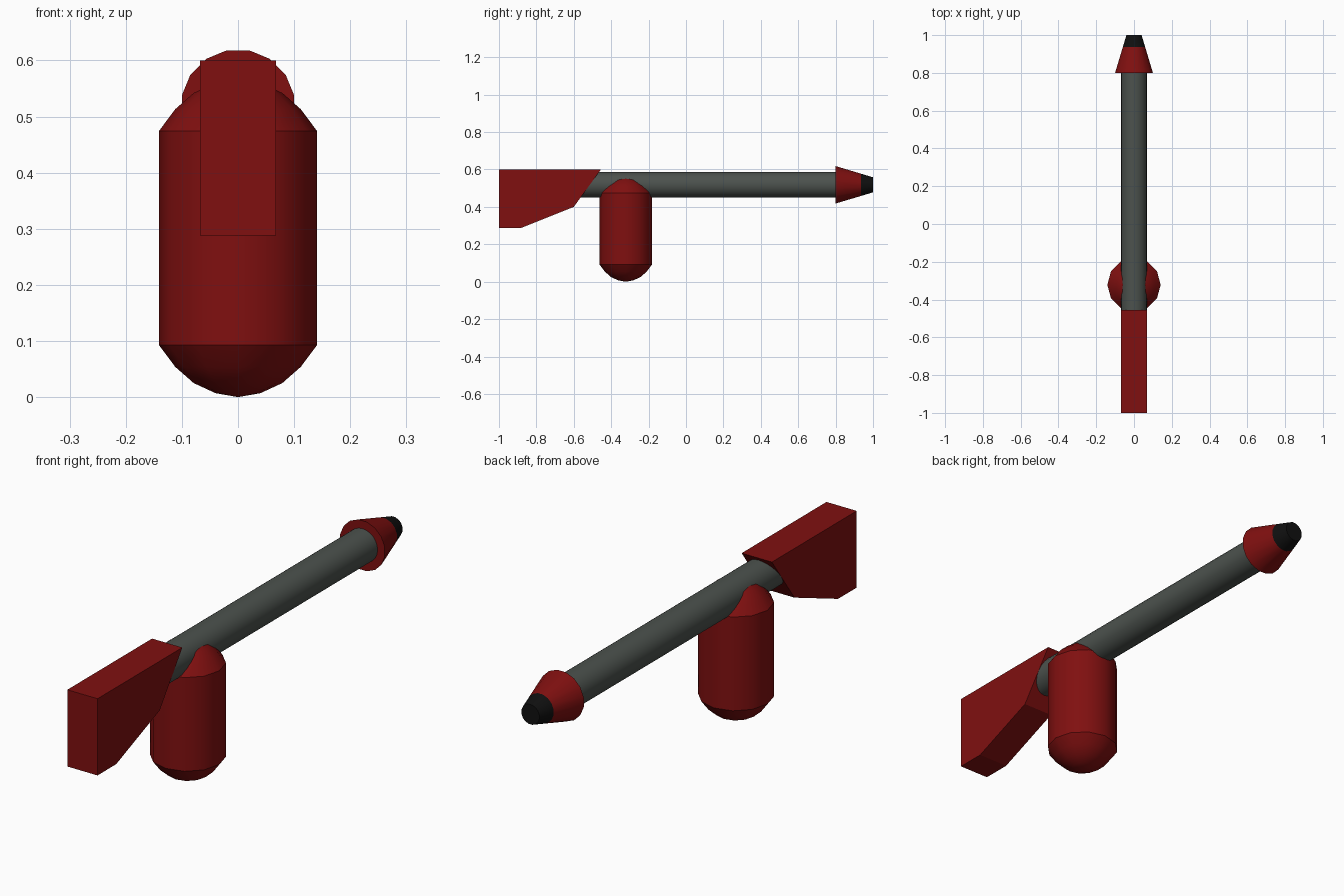
import bpy, bmesh, math
from mathutils import Matrix

if "Cube" in bpy.data.objects:
    bpy.data.objects.remove(bpy.data.objects["Cube"])


def material(name, rgb):
    m = bpy.data.materials.new(name)
    m.diffuse_color = (*rgb, 1)
    m.use_nodes = True
    m.node_tree.nodes["Principled BSDF"].inputs["Base Color"].default_value = m.diffuse_color
    return m


RED = material("dark red", (0.215, 0.005, 0.005))
GREY = material("gunmetal grey", (0.072, 0.084, 0.075))
BLACK = material("black", (0.005, 0.005, 0.005))
AXIS_Z = 0.518  # height of the barrel axis


def finish(name, bm, mats, angle=None):
    bmesh.ops.recalc_face_normals(bm, faces=bm.faces)
    me = bpy.data.meshes.new(name)
    bm.to_mesh(me)
    bm.free()
    ob = bpy.data.objects.new(name, me)
    bpy.context.collection.objects.link(ob)
    for m in mats:
        me.materials.append(m)
    if angle:
        bpy.ops.object.select_all(action='DESELECT')
        ob.select_set(True)
        bpy.context.view_layer.objects.active = ob
        bpy.ops.object.shade_smooth_by_angle(angle=math.radians(angle))
    return ob


def lathe(profile, sides, turn=0.0):
    """Revolve (radius, height) rings about z and cap both ends."""
    bm = bmesh.new()
    rings = []
    for r, h in profile:
        angles = [2 * math.pi * (i + turn) / sides for i in range(sides)]
        rings.append([bm.verts.new((r * math.cos(a), r * math.sin(a), h)) for a in angles])
    for lo, hi in zip(rings, rings[1:]):
        for i in range(sides):
            j = (i + 1) % sides
            bm.faces.new((lo[i], lo[j], hi[j], hi[i]))
    bm.faces.new(rings[0])
    bm.faces.new(rings[-1])
    bmesh.ops.remove_doubles(bm, verts=bm.verts, dist=1e-5)
    return bm


def along_barrel(bm):
    """Lay a z-axis lathe along y at the barrel height."""
    bm.transform(Matrix.Translation((0, 0, AXIS_Z)) @ Matrix.Rotation(-math.pi / 2, 4, 'X'))
    return bm


# Barrel, running into the stock
finish("barrel", along_barrel(lathe([(0.068, -0.66), (0.068, 0.81)], 24)), [GREY], 35)

# Muzzle cone with black tip
bm = along_barrel(lathe([(0.102, 0.8), (0.0605, 0.936), (0.041, 1.0)], 16, 0.5))
for f in bm.faces:
    f.material_index = int(f.calc_center_median().y > 0.936)
finish("muzzle", bm, [RED, BLACK], 35)

# Upright tank with domed ends
dome = [(0.141, 0.093), (0.112, 0.054), (0.079, 0.025), (0.04, 0.007)]
bottom = [(r, z) for r, z in reversed(dome)]
top = [(r, 0.567 - z) for r, z in dome]
bm = lathe(bottom + top, 12)
for f in [f for f in bm.faces if len(f.verts) == 12]:
    high = f.calc_center_median().z > 0.3
    poked = bmesh.ops.poke(bm, faces=[f])
    poked["verts"][0].co.z = 0.567 if high else 0.0
bm.transform(Matrix.Translation((0, -0.322, 0)))
finish("tank", bm, [RED], 35)

# Shoulder stock from its side profile
side = [(-1, 0.6), (-0.455, 0.6), (-0.6, 0.4), (-0.88, 0.288), (-1, 0.288)]
bm = bmesh.new()
face = bm.faces.new([bm.verts.new((-0.068, y, z)) for y, z in side])
ext = bmesh.ops.extrude_face_region(bm, geom=[face], use_keep_orig=True)
for v in [g for g in ext["geom"] if isinstance(g, bmesh.types.BMVert)]:
    v.co.x = 0.068
finish("stock", bm, [RED])
